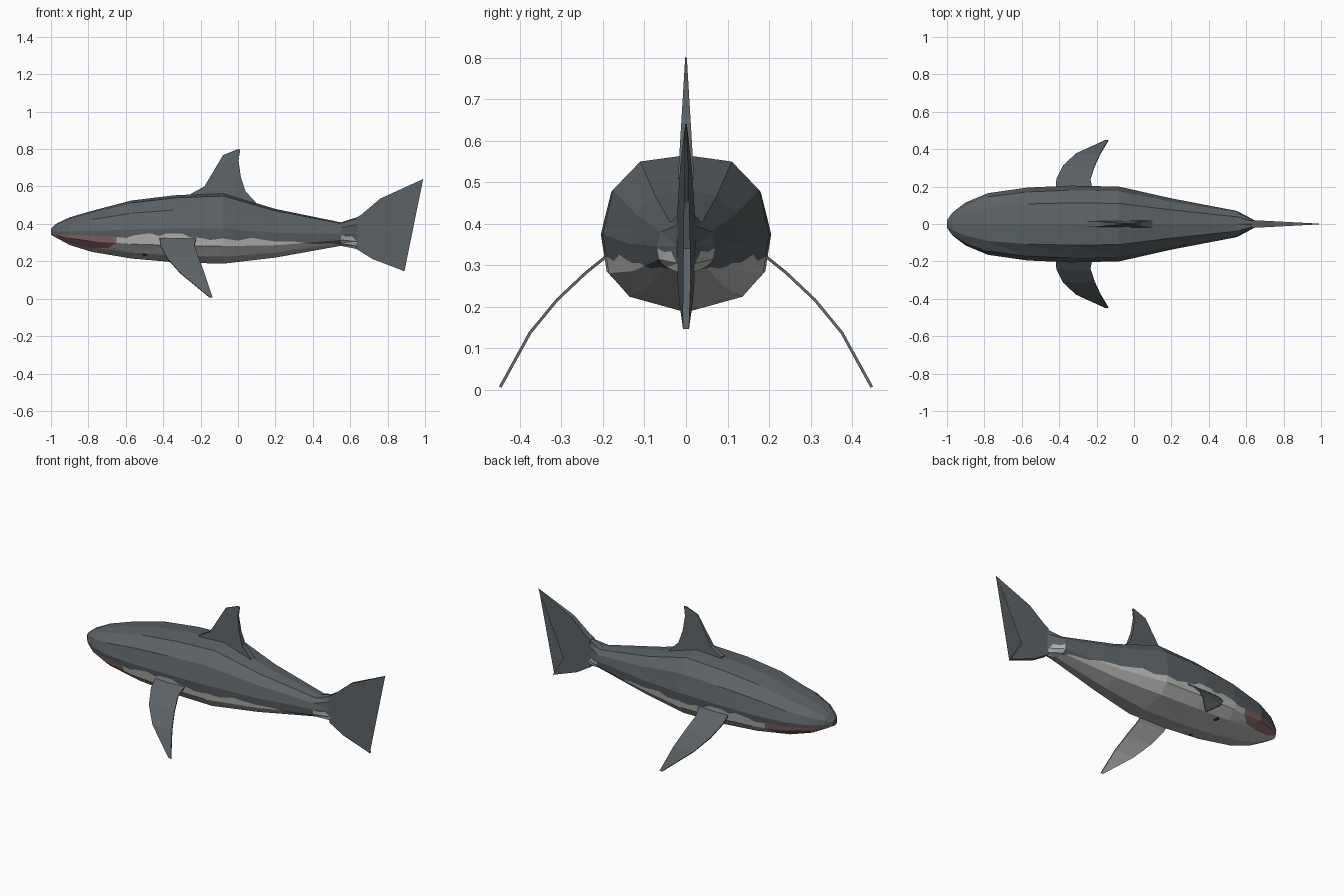
import bpy, bmesh
from mathutils import Vector

if "Cube" in bpy.data.objects:
    bpy.data.objects.remove(bpy.data.objects["Cube"])


def material(name, rgb):
    m = bpy.data.materials.new(name)
    m.diffuse_color = (*rgb, 1)
    m.use_nodes = True
    m.node_tree.nodes["Principled BSDF"].inputs["Base Color"].default_value = m.diffuse_color
    return m


GREY = material("slate grey", (0.105, 0.122, 0.132))
BELLY = material("pale belly", (0.48, 0.48, 0.47))
PINK = material("mouth pink", (0.25, 0.13, 0.135))
DARK = material("dark mark", (0.03, 0.03, 0.035))


def finish(bm, name, mats):
    bmesh.ops.recalc_face_normals(bm, faces=bm.faces[:])
    me = bpy.data.meshes.new(name)
    bm.to_mesh(me)
    bm.free()
    for m in mats:
        me.materials.append(m)
    ob = bpy.data.objects.new(name, me)
    bpy.context.collection.objects.link(ob)
    return ob


def loft(bm, rings):
    rings = [[bm.verts.new(p) for p in r] for r in rings]
    n = len(rings[0])
    for a, b in zip(rings, rings[1:]):
        for i in range(n):
            bm.faces.new((a[i], a[(i + 1) % n], b[(i + 1) % n], b[i]))
    bm.faces.new(rings[0])
    bm.faces.new(rings[-1][::-1])


# Body: x, half width, top, widest height, bottom
STATIONS = [(-1.0, .02, .375, .358, .342), (-.97, .062, .402, .36, .325),
            (-.9, .115, .435, .36, .287), (-.78, .165, .47, .364, .25),
            (-.57, .195, .525, .37, .215), (-.34, .205, .553, .375, .195),
            (-.08, .2, .565, .375, .187), (.2, .137, .48, .352, .22),
            (.55, .07, .408, .346, .283), (.64, .022, .437, .345, .265)]
# Half cross-section: share of width, share of height from the widest row
SECTION = [(0, 1), (.55, .92), (.88, .56), (1, 0), (.93, -.5), (.68, -.8), (0, -1)]


def ring(x, w, top, mid, bot):
    half = [(w * a, mid + b * (top - mid if b > 0 else mid - bot)) for a, b in SECTION]
    return [(x, y, z) for y, z in half] + [(x, -y, z) for y, z in half[-2:0:-1]]


body = bmesh.new()
loft(body, [ring(*s) for s in STATIONS])
bmesh.ops.triangulate(body, faces=[f for f in body.faces if len(f.verts) == 4])

# Ragged line between back and belly, and the lower lip line
SIDE = [(-1, .35), (-.97, .343), (-.9, .342), (-.78, .337), (-.7, .335), (-.65, .33),
        (-.6, .325), (-.55, .34), (-.47, .35), (-.42, .335), (-.38, .35), (-.3, .35),
        (-.26, .33), (-.2, .325), (-.15, .314), (-.08, .322), (0, .31), (.07, .326),
        (.14, .314), (.2, .306), (.3, .306), (.4, .292), (.5, .296), (.55, .29),
        (.55, .342), (.58, .332), (.61, .335), (.64, .3)]
LIP = [(-.97, .335), (-.9, .3), (-.78, .272), (-.7, .27), (-.65, .298)]


def with_parts(faces):
    return list({e for f in faces for e in (*f.verts, *f.edges, f)})


for x in sorted({p[0] for p in SIDE + LIP})[1:-1]:
    bmesh.ops.bisect_plane(body, geom=with_parts(body.faces), dist=1e-5,
                           plane_co=(x, 0, 0), plane_no=(1, 0, 0))


def cut_strips(line):
    for (x0, z0), (x1, z1) in zip(line, line[1:]):
        if x1 - x0 > .001:
            strip = [f for f in body.faces if x0 < f.calc_center_median().x < x1]
            bmesh.ops.bisect_plane(body, geom=with_parts(strip), dist=1e-5,
                                   plane_co=(x0, 0, z0), plane_no=(z0 - z1, 0, x1 - x0))


def height(line, x):
    for (x0, z0), (x1, z1) in zip(line, line[1:]):
        if x0 < x1 and x0 <= x <= x1:
            return z0 + (z1 - z0) * (x - x0) / (x1 - x0)
    return None


cut_strips(SIDE)
cut_strips(LIP)
for f in body.faces:
    c = f.calc_center_median()
    side, lip = height(SIDE, c.x), height(LIP, c.x)
    if side is not None and c.z < side:
        f.material_index = 2 if lip is not None and c.z > lip else 1
body_ob = finish(body, "body", [GREY, BELLY, PINK])


# Upright fins: a side outline thickened by a tapering half thickness
def upright_fin(name, outline, half):
    bm = bmesh.new()
    loft(bm, [[(x, s * half(x, z), z) for x, z in outline] for s in (-1, 1)])
    bmesh.ops.triangulate(bm, faces=[f for f in bm.faces if len(f.verts) > 4])
    return finish(bm, name, [GREY])


upright_fin("dorsal_fin",
            [(-.25, .54), (-.25, .562), (-.18, .6), (-.135, .675), (-.08, .768), (0, .8),
             (.012, .797), (.003, .74), (.015, .65), (.04, .575), (.1, .51), (.1, .48)],
            lambda x, z: .002 + .018 * max(0, (.8 - z) / .3))
upright_fin("tail_fin",
            [(.63, .432), (.66, .45), (.76, .535), (.99, .64), (.83, .45), (.79, .34),
             (.815, .27), (.89, .147), (.72, .212), (.63, .268)],
            lambda x, z: .002 + .019 * (1 - (x - .63) / .36))

# Pectoral fins: distance out, height, leading x, trailing x
FIN = [(.175, .335, -.42, -.22), (.24, .283, -.415, -.233), (.31, .217, -.38, -.21),
       (.375, .138, -.31, -.18), (.447, .007, -.152, -.137)]
for name, s in (("left_pectoral_fin", 1), ("right_pectoral_fin", -1)):
    bm = bmesh.new()
    rings = []
    for i, (y, z, a, b) in enumerate(FIN):
        p, q = FIN[max(i - 1, 0)], FIN[min(i + 1, 4)]
        n = Vector((0, s * (p[1] - q[1]), q[0] - p[0])).normalized() * .0035
        rings.append([Vector((x, s * y, z)) + n * k
                      for x, k in ((a, 1), (b, 1), (b, -1), (a, -1))])
    loft(bm, rings)
    bmesh.ops.recalc_face_normals(bm, faces=bm.faces[:])
    for f in bm.faces:  # pale underside
        f.material_index = int(f.normal.z < -.2 and f.normal.y * s < 0)
    finish(bm, name, [GREY, BELLY])

# Small dark marks under the throat
for name, s in (("left_throat_mark", 1), ("right_throat_mark", -1)):
    hit, loc, nor, _ = body_ob.ray_cast(Vector((-.5, s, .236)), Vector((0, -s, 0)))
    if hit:
        bm = bmesh.new()
        bmesh.ops.create_cube(bm, size=1)
        bmesh.ops.scale(bm, vec=(.028, .02, .004), verts=bm.verts)
        ob = finish(bm, name, [DARK])
        ob.location = loc
        ob.rotation_euler = nor.to_track_quat('Z', 'X').to_euler()
